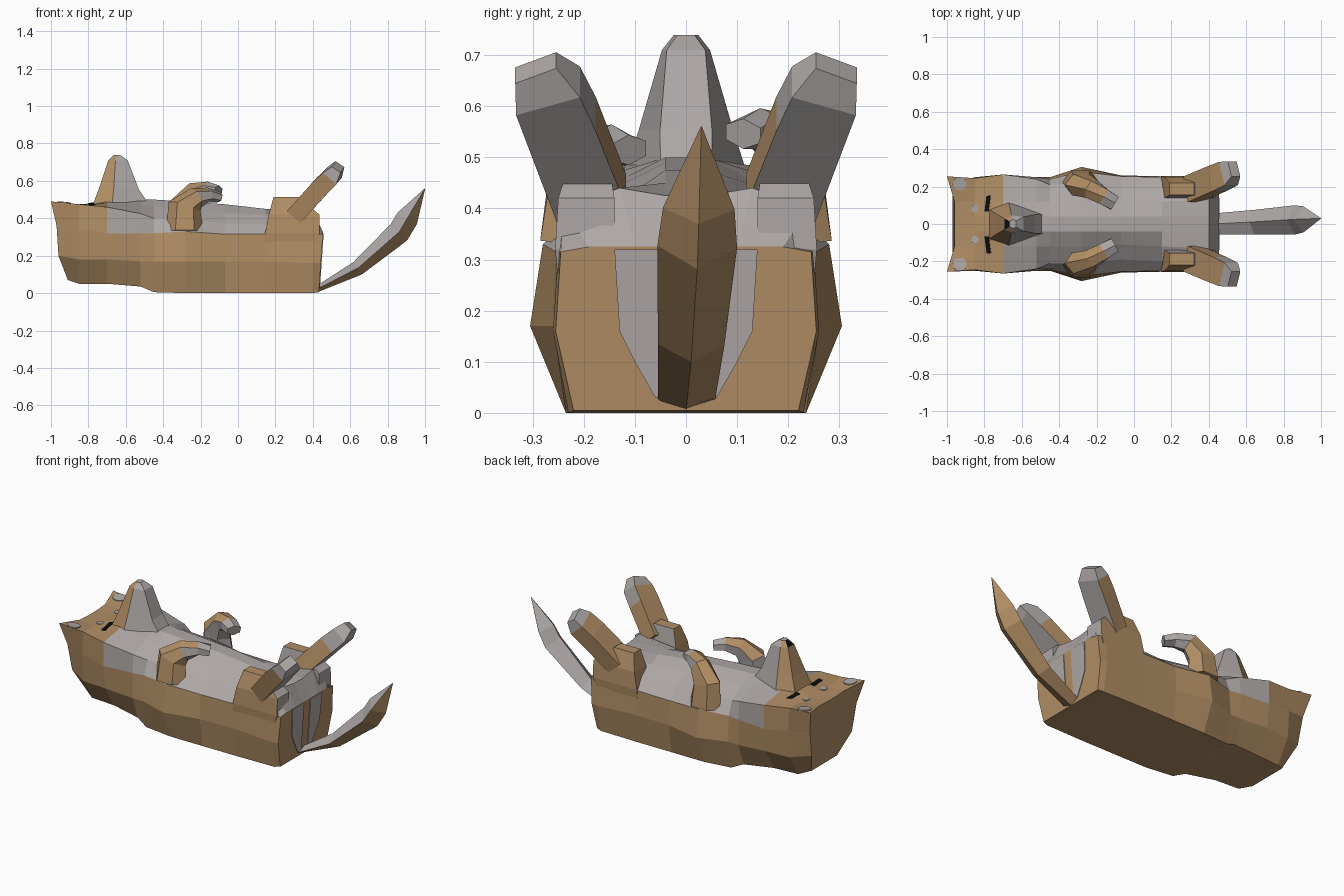
import bpy, bmesh, math
from mathutils import Vector, Matrix
from mathutils.bvhtree import BVHTree

if "Cube" in bpy.data.objects:
    bpy.data.objects.remove(bpy.data.objects["Cube"])


def material(name, rgb):
    m = bpy.data.materials.new(name)
    m.diffuse_color = (*rgb, 1)
    m.use_nodes = True
    m.node_tree.nodes["Principled BSDF"].inputs["Base Color"].default_value = m.diffuse_color
    return m


BROWN, GREY, BLACK = 0, 1, 2
MATS = [material("tan fur", (0.44, 0.27, 0.13)),
        material("pale fur", (0.42, 0.39, 0.38)),
        material("black", (0.004, 0.004, 0.004))]


def finish(name, bm, rule):
    bmesh.ops.recalc_face_normals(bm, faces=bm.faces)
    bm.normal_update()
    for f in bm.faces:
        f.material_index = rule(f.calc_center_median(), f.normal)
    me = bpy.data.meshes.new(name)
    bm.to_mesh(me)
    for m in MATS:
        me.materials.append(m)
    ob = bpy.data.objects.new(name, me)
    bpy.context.collection.objects.link(ob)
    tree = BVHTree.FromBMesh(bm)
    bm.free()
    return tree


def loft(name, rings, rule):
    """Skin a list of equal-length point rings and cap both ends."""
    bm = bmesh.new()
    vs = [[bm.verts.new(p) for p in r] for r in rings]
    n = len(rings[0])
    for a, b in zip(vs, vs[1:]):
        for i in range(n):
            j = (i + 1) % n
            bm.faces.new((a[i], a[j], b[j], b[i]))
    bm.faces.new(vs[0])
    bm.faces.new(vs[-1])
    return finish(name, bm, rule)


def mirrored(half):
    return half + [(x, -y, z) for x, y, z in reversed(half)]


def tube(name, path, sizes, rule, sides=6, turn=0.0):
    """Limb with an elliptical low-poly section; sizes = (half width, half depth)."""
    pts = [Vector(p) for p in path]
    rings = []
    for i, p in enumerate(pts):
        t = (pts[min(i + 1, len(pts) - 1)] - pts[max(i - 1, 0)]).normalized()
        w = Vector((0, 1, 0))
        w = (w - t * w.dot(t)).normalized()
        v = t.cross(w)
        angles = [turn + k * math.tau / sides for k in range(sides)]
        rings.append([p + w * math.cos(a) * sizes[i][0] + v * math.sin(a) * sizes[i][1]
                      for a in angles])
    return loft(name, rings, rule)


def plate(name, tree, x, y, sx, sy, sides, mat, spin=0.0):
    """Thin painted plate laid on the face surface below (x, y)."""
    hit, nor, _, _ = tree.ray_cast(Vector((x, y, 2)), Vector((0, 0, -1)))
    bm = bmesh.new()
    rot = Vector((0, 0, 1)).rotation_difference(nor).to_matrix().to_4x4()
    bmesh.ops.create_cone(bm, cap_ends=True, segments=sides, radius1=1, radius2=1, depth=1,
                          matrix=Matrix.Translation(hit) @ rot @ Matrix.Rotation(spin, 4, 'Z')
                          @ Matrix.Diagonal((sx, sy, 0.009, 1))
                          @ Matrix.Rotation(math.pi / sides, 4, 'Z'))
    finish(name, bm, lambda c, n: mat)


# Head and torso: half sections (y, z) from the back up to the belly
stations = [
    (-0.97, (.12, .07, .19, .20, .22, .36, .255, .49, .12, .47, .04, .465)),
    (-0.85, (.16, .05, .24, .18, .25, .34, .245, .475, .12, .465, .04, .465)),
    (-0.70, (.17, .05, .25, .18, .265, .32, .265, .46, .12, .485, .04, .50)),
    (-0.52, (.20, .035, .25, .17, .25, .32, .24, .425, .12, .475, .04, .50)),
    (-0.45, (.22, .005, .25, .17, .24, .32, .21, .40, .12, .46, .04, .50)),
    (-0.28, (.235, 0, .305, .17, .28, .33, .21, .40, .12, .45, .04, .49)),
    (-0.07, (.235, 0, .26, .17, .255, .315, .19, .37, .11, .43, .04, .475)),
    (0.15, (.235, 0, .255, .17, .25, .315, .20, .37, .12, .42, .04, .45)),
    (0.40, (.23, 0, .26, .16, .25, .32, .24, .40, .13, .44, .04, .425)),
    (0.432, (.22, .005, .255, .16, .245, .315, .19, .325, .10, .325, .04, .325)),
]
crown_dx = (.06, .01, 0, -.03, .01, .01)   # pulls the ear tips out
rings = []
for k, (x, s) in enumerate(stations):
    half = []
    for i in range(6):
        y, z = s[2 * i], s[2 * i + 1]
        dx = crown_dx[i] if k == 0 else .07 * z if k == len(stations) - 1 else 0
        half.append((x + dx, y, z))
    rings.append(mirrored(half))
body = loft("body_and_head", rings,
            lambda c, n: GREY if c.x > -0.7 and c.z > 0.325 and n.x < 0.95 else BROWN)

# Muzzle pointing up, with the nose on its forehead side
muzzle = []
for z, x0, x1, x2, w, k in ((.45, -.785, -.675, -.46, .125, .4), (.555, -.745, -.665, -.53, .092, .55),
                            (.71, -.693, -.655, -.59, .047, .8), (.739, -.665, -.648, -.63, .024, .7)):
    muzzle.append(mirrored([(x0, w * .7 - .004, z), (x1, w, z), (x2, w * k, z)]))


def muzzle_rule(c, n):
    if n.x < -0.05 and abs(n.z) < 0.95:
        return BLACK if c.z > 0.715 and abs(c.y) < .01 else BROWN
    return GREY


loft("muzzle", muzzle, muzzle_rule)

for s in (1, -1):
    # Face markings
    plate("eye", body, -.782, s * .112, .016, .064, 4, BLACK, s * -.12)
    plate("brow_spot", body, -.85, s * .083, .02, .02, 10, GREY)
    plate("inner_ear", body, -.932, s * .215, .038, .036, 10, GREY)

    # Pale rump stripe beside the tail
    outline = [(.03, .02), (.06, .03), (.10, .10), (.13, .16), (.14, .32), (.03, .32)]
    loft("rump_stripe", [[(x + .07 * z, s * y, z) for y, z in outline] for x in (.43, .436)],
         lambda c, n: GREY)

    # Haunch
    loft("haunch", [[(x0, s * y0, z), (x1, s * y0, z), (x1, s * y1, z), (x0, s * y1, z)]
                    for z, x0, x1, y0, y1 in ((.25, .14, .41, .14, .25),
                                              (.32, .145, .435, .14, .256),
                                              (.42, .165, .435, .14, .25),
                                              (.515, .19, .32, .155, .22))],
         lambda c, n: GREY if n.x > 0.4 or n.y * s < -0.7 else BROWN)

    # Hind leg, a square-section limb with a pale foot
    tube("hind_leg", [(.31, s * .185, .42), (.445, s * .243, .57),
                      (.505, s * .27, .63), (.535, s * .294, .675)],
         [(.10, .068), (.098, .07), (.094, .066), (.062, .04)],
         lambda c, n: GREY if c.x > .48 or n.x > 0.3 else BROWN, 4, math.pi / 4)

    # Folded foreleg
    dz = 0.016 * s
    tube("foreleg", [(-.285, s * .225, .33), (-.285, s * .21, .46),
                     (-.225, s * .185, .525 + dz), (-.16, s * .145, .54 + dz),
                     (-.105, s * .112, .53 + dz)],
         [(.07, .10), (.066, .09), (.056, .058), (.05, .04), (.045, .03)],
         lambda c, n: GREY if c.x > -.19 or n.y * s < -.6 else BROWN, 6, math.pi / 6)

# Tail curling up, pale on the inside
tube("tail", [(.41, 0, .015), (.64, .01, .133), (.86, .022, .325), (.905, .025, .40),
              (1.0, .03, .56)],
     [(.055, .015), (.065, .04), (.078, .062), (.07, .06), (.001, .001)],
     lambda c, n: GREY if n.z - n.x > 0.1 else BROWN, 4)
